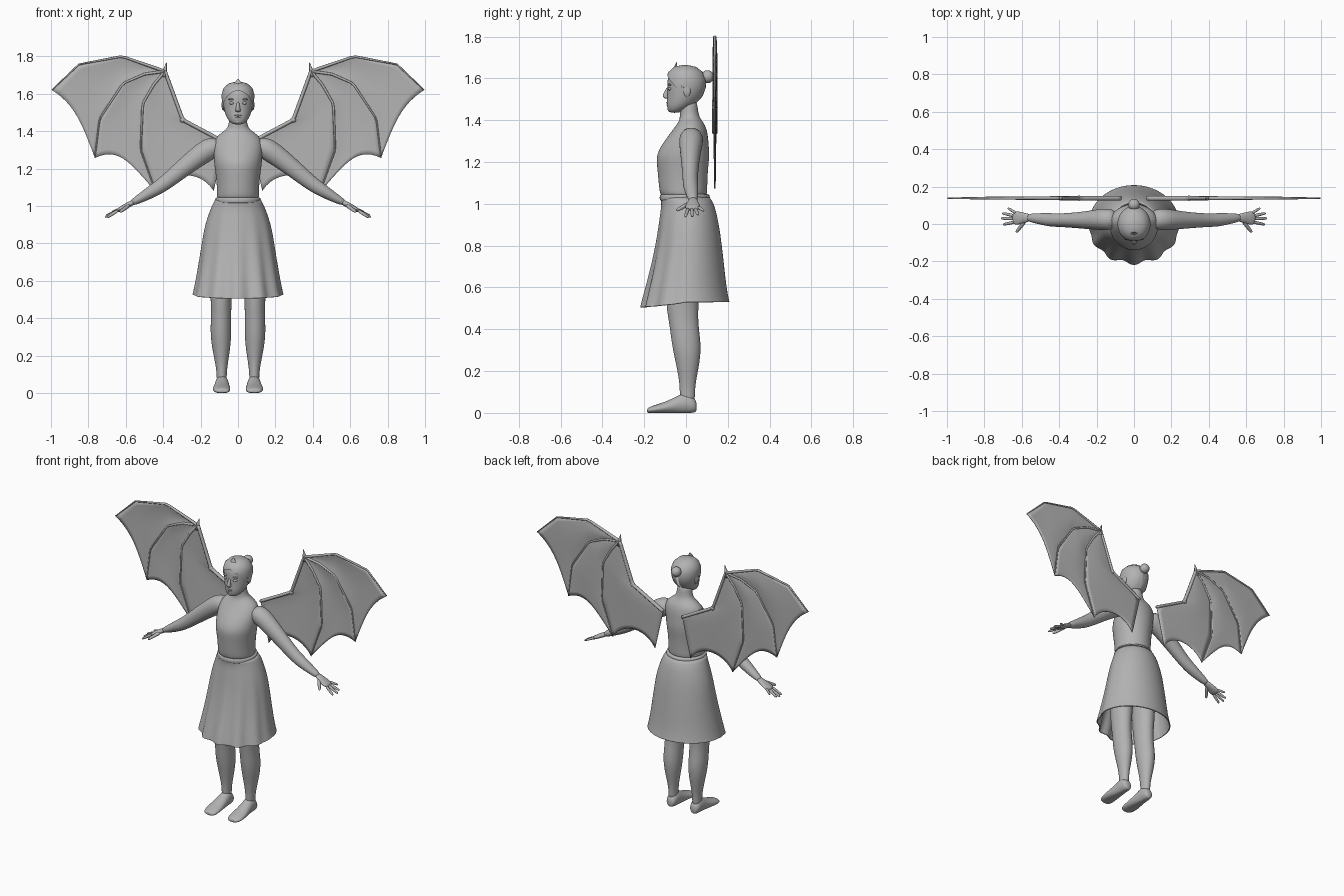
import bpy, bmesh, math
from mathutils import Vector, Matrix

if "Cube" in bpy.data.objects:
    bpy.data.objects.remove(bpy.data.objects["Cube"], do_unlink=True)

X, Y, Z = Vector((1, 0, 0)), Vector((0, 1, 0)), Vector((0, 0, 1))
grey = bpy.data.materials.new("plain_grey")
grey.use_nodes = True
grey.diffuse_color = (0.45, 0.45, 0.45, 1)
grey.node_tree.nodes["Principled BSDF"].inputs["Base Color"].default_value = grey.diffuse_color


def finish(name, bm, mirror=False, subsurf=0, thick=0):
    bmesh.ops.recalc_face_normals(bm, faces=bm.faces[:])
    for f in bm.faces:
        f.smooth = True
    me = bpy.data.meshes.new(name)
    bm.to_mesh(me)
    bm.free()
    me.materials.append(grey)
    ob = bpy.data.objects.new(name, me)
    bpy.context.collection.objects.link(ob)
    if mirror:
        ob.modifiers.new("mirror", "MIRROR").use_mirror_merge = False
    if subsurf:
        s = ob.modifiers.new("smooth", "SUBSURF")
        s.levels = s.render_levels = subsurf
    if thick:
        s = ob.modifiers.new("thickness", "SOLIDIFY")
        s.thickness, s.offset = thick, 0
    return ob


def loft_mesh(rows, n=20, axis=None, u=Y, caps=True, deform=None):
    """Rows are x, y, z, radius along u, radius across; axis fixes the ring normal."""
    bm = bmesh.new()
    pts = [Vector(r[:3]) for r in rows]
    rings = []
    for i, r in enumerate(rows):
        t = axis or (pts[min(i + 1, len(pts) - 1)] - pts[max(i - 1, 0)]).normalized()
        v = t.cross(u).normalized()
        w = v.cross(t).normalized()
        ring = []
        for k in range(n):
            a = 2 * math.pi * k / n
            p = pts[i] + w * math.cos(a) * r[3] + v * math.sin(a) * r[4]
            ring.append(bm.verts.new(deform(p, a) if deform else p))
        rings.append(ring)
    for a, b in zip(rings, rings[1:]):
        for k in range(n):
            bm.faces.new((a[k], a[(k + 1) % n], b[(k + 1) % n], b[k]))
    if caps:
        bm.faces.new(rings[0])
        bm.faces.new(rings[-1])
    return bm


def loft(name, rows, mirror=False, subsurf=2, thick=0, **kw):
    return finish(name, loft_mesh(rows, **kw), mirror, subsurf, thick)


def ball(name, centre, size, mirror=False):
    bm = bmesh.new()
    m = Matrix.Translation(centre) @ Matrix.Diagonal((*size, 1))
    bmesh.ops.create_uvsphere(bm, u_segments=24, v_segments=14, radius=1, matrix=m)
    return finish(name, bm, mirror)


# Torso and neck
loft("torso", [(0, -.008, 1.02, .108, .115), (0, -.013, 1.06, .116, .114),
               (0, -.015, 1.12, .119, .115), (0, -.016, 1.18, .124, .122),
               (0, -.015, 1.23, .129, .13), (0, -.005, 1.28, .115, .132),
               (0, .012, 1.33, .094, .134), (0, .022, 1.37, .074, .118),
               (0, .022, 1.395, .057, .085), (0, .018, 1.415, .047, .056),
               (0, .013, 1.45, .044, .048), (0, .01, 1.5, .043, .045)], axis=Z)
loft("belt", [(0, -.006, 1.01, .116, .119), (0, -.006, 1.02, .122, .125),
              (0, -.006, 1.04, .122, .124), (0, -.006, 1.05, .115, .116)], axis=Z)


# Skirt with folds at the front, open at the hem
def folds(p, a):
    drop = min(1, max(0, (1 - p.z) / .47))
    front = max(0, -math.cos(a)) ** .7
    s = 1 + .055 * drop * front * math.cos(12 * a)
    return Vector((p.x * s, p.y * s, p.z - .025 * drop * front))


loft("skirt", [(0, -.005, 1.03, .115, .12), (0, .01, 1.0, .122, .138),
               (0, .012, .93, .136, .163), (0, .015, .87, .145, .18),
               (0, .01, .72, .168, .203), (0, 0, .6, .19, .224),
               (0, -.001, .535, .205, .238), (0, -.001, .53, .206, .24)],
     axis=Z, n=72, caps=False, deform=folds, subsurf=1, thick=.006)

# Legs and feet
loft("leg", [(.08, 0, .9, .09, .07), (.09, -.015, .62, .082, .066),
             (.09, -.018, .5, .077, .056), (.09, -.01, .42, .069, .054),
             (.092, .002, .33, .071, .057), (.09, .008, .25, .06, .051),
             (.088, .008, .16, .041, .034), (.087, .006, .1, .036, .026),
             (.087, .008, .04, .036, .028)], mirror=True, axis=Z)
loft("foot", [(.086, .052, .03, .024, .02), (.086, .035, .038, .039, .033),
              (.086, 0, .05, .055, .036), (.086, -.05, .036, .04, .04),
              (.088, -.1, .025, .028, .047), (.088, -.15, .017, .02, .048),
              (.086, -.175, .013, .015, .04), (.084, -.187, .01, .01, .028)],
     mirror=True, axis=Y, u=Z,
     deform=lambda p, a: Vector((p.x, p.y, max(p.z, 0))))

# Arms and hands
loft("arm", [(.09, .025, 1.325, .05, .045), (.15, .025, 1.31, .06, .062),
             (.22, .022, 1.26, .052, .055), (.30, .02, 1.197, .043, .048),
             (.39, .02, 1.122, .036, .04), (.45, .022, 1.083, .037, .036),
             (.52, .03, 1.042, .028, .025), (.575, .035, 1.012, .02, .016)], mirror=True)
loft("palm", [(.55, .034, 1.025, .02, .016), (.585, .033, 1.007, .027, .015),
              (.62, .032, .988, .038, .014), (.65, .032, .972, .037, .01)],
     mirror=True, n=12)
fingers = {"little_finger": ((.63, .058, .985), (.675, .085, .967), .008),
           "ring_finger": ((.64, .044, .977), (.705, .058, .948), .009),
           "middle_finger": ((.64, .028, .977), (.712, .03, .94), .009),
           "index_finger": ((.64, .01, .977), (.7, -.003, .938), .009),
           "thumb": ((.58, .02, 1.005), (.63, -.045, .968), .011)}
for name, (a, b, r) in fingers.items():
    a, b = Vector(a), Vector(b)
    loft(name, [(*a.lerp(b, t), r * s, r * s) for t, s in
                ((0, 1), (.3, 1.05), (.65, .95), (.92, .8), (1, .45))],
         mirror=True, n=8, subsurf=1, u=Z)

# Head
skull = [(0, -.055, 1.435, .025, .025), (0, -.045, 1.45, .043, .046),
         (0, -.025, 1.475, .069, .063), (0, -.008, 1.51, .083, .075),
         (0, -.001, 1.55, .09, .081), (0, 0, 1.59, .091, .083),
         (0, -.002, 1.625, .078, .073), (0, -.004, 1.65, .05, .047),
         (0, -.005, 1.658, .015, .015)]
loft("head", skull, axis=Z)
loft("nose", [(0, -.08, 1.56, .01, .008), (0, -.093, 1.535, .012, .009),
              (0, -.1, 1.515, .015, .014), (0, -.09, 1.502, .012, .015)],
     axis=Z, n=12)
ball("eye", (.032, -.077, 1.55), (.016, .01, .008), True)
ball("brow", (.033, -.077, 1.57), (.021, .01, .005), True)
ball("upper_lip", (0, -.083, 1.483), (.023, .012, .005))
ball("lower_lip", (0, -.081, 1.473), (.018, .013, .006))
ball("chin", (0, -.072, 1.452), (.02, .016, .014))
ball("ear", (.08, .005, 1.54), (.008, .017, .028), True)

# Hair cut off along the hairline, with a bun and a pointed headband
bm = loft_mesh([(x, y, z + .005, a * 1.06, b * 1.06) for x, y, z, a, b in skull[2:]],
               n=40, axis=Z)
bmesh.ops.bisect_plane(bm, geom=bm.verts[:] + bm.edges[:] + bm.faces[:],
                       plane_co=(0, 0, 0), plane_no=X, clear_inner=True)
front, temple, nape = Vector((0, -.09, 1.62)), Vector((.075, -.03, 1.54)), Vector((0, .07, 1.47))
normal = (temple - front).cross(nape - front)
if normal.z < 0:
    normal.negate()
bmesh.ops.bisect_plane(bm, geom=bm.verts[:] + bm.edges[:] + bm.faces[:],
                       plane_co=front, plane_no=normal, clear_inner=True)
finish("hair", bm, mirror=True)
ball("hair_bun", (0, .103, 1.608), (.031, .031, .031))
loft("headband", [(0, -.05, 1.65, .007, .007), (.03, -.052, 1.643, .007, .007),
                  (.06, -.045, 1.62, .007, .006), (.078, -.03, 1.59, .007, .005),
                  (.085, -.01, 1.55, .007, .005)], mirror=True, n=8)
loft("headband_peak", [(0, -.058, 1.635, .008, .035), (0, -.05, 1.66, .006, .018),
                       (0, -.043, 1.68, .002, .003)], axis=Z, n=12, subsurf=1)

# Wing bones
DEPTH = .138
hub = (.39, 1.72)
lead = [hub, (.62, 1.8), (.85, 1.757), (.995, 1.62)]
middle = [hub, (.5, 1.705), (.615, 1.655), (.74, 1.465), (.765, 1.257)]
inner = [hub, (.45, 1.65), (.51, 1.545), (.52, 1.3), (.44, 1.075)]
arm = [hub, (.295, 1.46), (.07, 1.34)]


def along(path, s):
    pts = [Vector((x, DEPTH, z)) for x, z in path]
    s *= sum((b - a).length for a, b in zip(pts, pts[1:]))
    for a, b in zip(pts, pts[1:]):
        d = (b - a).length
        if s <= d:
            return a.lerp(b, s / d)
        s -= d
    return pts[-1]


for name, path, r, end in (("wing_arm", arm, .012, .013), ("wing_lead_bone", lead, .011, .004),
                           ("wing_middle_bone", middle, .01, .004),
                           ("wing_inner_bone", inner, .01, .004)):
    rows = []
    for i in range(25):
        q = r + (end - r) * i / 24
        rows.append((*along(path, i / 24), q, q * .8))
    loft(name, rows, mirror=True, n=8, subsurf=0)
ball("wing_elbow", (.295, DEPTH, 1.46), (.015, .014, .015), True)
loft("wing_claw", [(.395, DEPTH, 1.69, .012, .014), (.39, DEPTH, 1.73, .01, .01),
                   (.382, DEPTH, 1.768, .001, .001)], mirror=True, n=8, subsurf=0)


# Wing skin panels, scalloped between the bones
def panel(name, a, b, scallop, n=24, m=12):
    bm = bmesh.new()
    grid = []
    for i in range(n + 1):
        row = []
        for j in range(m + 1):
            t = j / m
            s = i / n * (1 - scallop * 4 * t * (1 - t))
            p = along(a, s).lerp(along(b, s), t)
            p.y += .008 * math.sin(math.pi * t) * math.sin(math.pi * i / n)
            row.append(bm.verts.new(p))
        grid.append(row)
    for r, q in zip(grid, grid[1:]):
        for j in range(m):
            bm.faces.new((r[j], r[j + 1], q[j + 1], q[j]))
    bmesh.ops.remove_doubles(bm, verts=bm.verts[:], dist=.0001)
    finish(name, bm, mirror=True, thick=.004)


panel("wing_outer_skin", lead, middle, .07)
panel("wing_middle_skin", middle, inner, .13)
panel("wing_inner_skin", inner, arm + [(.13, 1.08)], .12)
